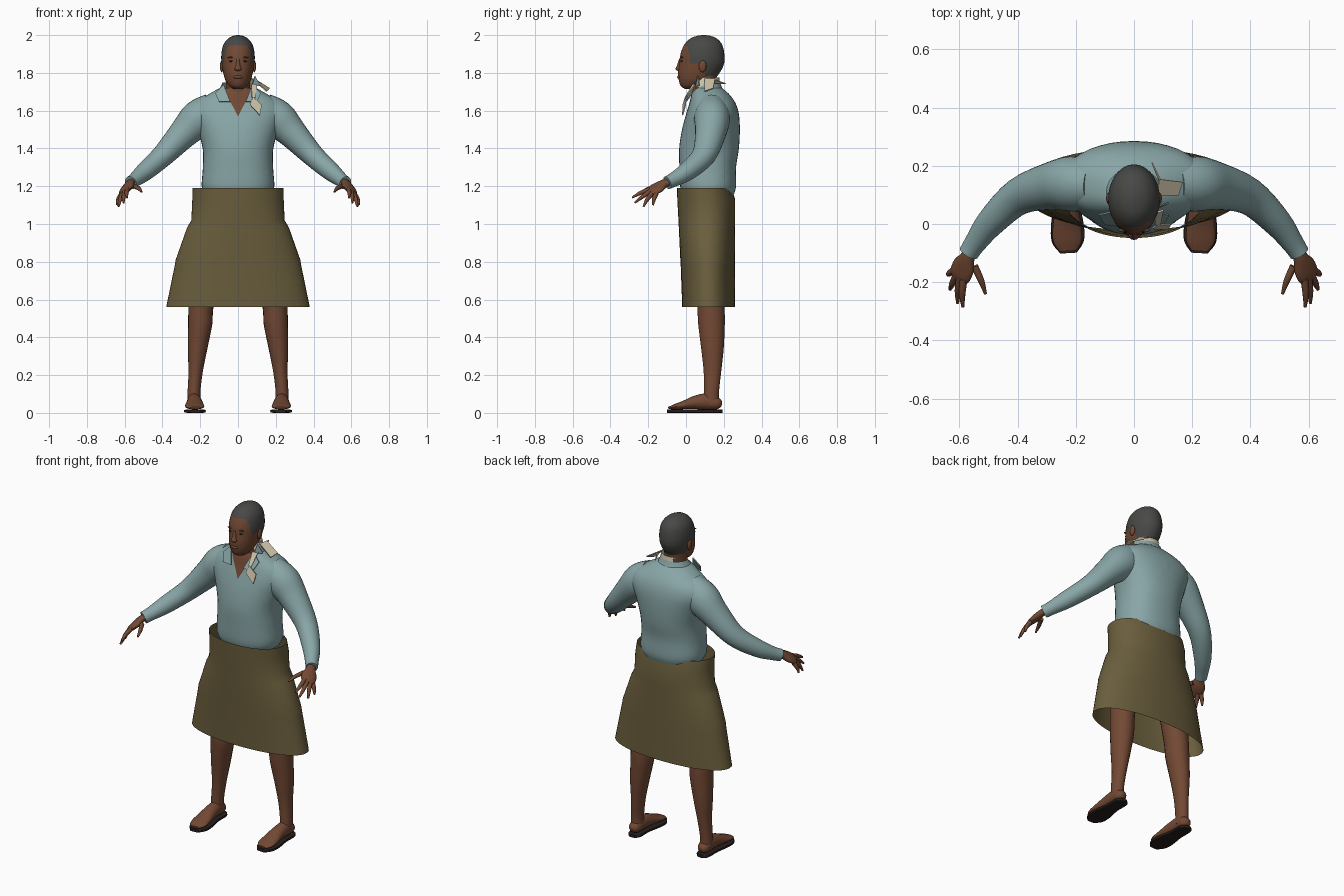
import bpy, bmesh, math
from mathutils import Vector

cube = bpy.data.objects.get("Cube")
if cube:
    bpy.data.objects.remove(cube, do_unlink=True)


def material(name, rgb):
    m = bpy.data.materials.new(name)
    m.use_nodes = True
    m.diffuse_color = (*rgb, 1)
    m.node_tree.nodes["Principled BSDF"].inputs["Base Color"].default_value = (*rgb, 1)
    return m


SKIN = material("brown skin", (0.17, 0.066, 0.034))
HAIR = material("charcoal hair", (0.065, 0.065, 0.062))
SHIRT = material("pale blue cloth", (0.25, 0.38, 0.385))
SKIRT = material("olive cloth", (0.145, 0.112, 0.046))
CREAM = material("cream cloth", (0.62, 0.55, 0.40))
DARK = material("dark sole", (0.02, 0.013, 0.013))


def finish(name, bm, mats, smooth=True):
    bmesh.ops.recalc_face_normals(bm, faces=bm.faces)
    mesh = bpy.data.meshes.new(name)
    bm.to_mesh(mesh)
    bm.free()
    for m in mats:
        mesh.materials.append(m)
    obj = bpy.data.objects.new(name, mesh)
    bpy.context.collection.objects.link(obj)
    if smooth:
        bpy.ops.object.select_all(action='DESELECT')
        obj.select_set(True)
        bpy.context.view_layer.objects.active = obj
        bpy.ops.object.shade_smooth_by_angle(angle=math.radians(50))
    return obj


def spline(pts, steps):
    """Smooth curve through stations of any dimension."""
    out = []
    for i in range(len(pts) - 1):
        a, b, c, d = (pts[max(i - 1, 0)], pts[i], pts[i + 1], pts[min(i + 2, len(pts) - 1)])
        for k in range(steps):
            t = k / steps
            out.append([q + t / 2 * (r - p + t * (2 * p - 5 * q + 4 * r - s + t * (3 * (q - r) + s - p)))
                        for p, q, r, s in zip(a, b, c, d)])
    return out + [list(pts[-1])]


def loft(stations, across=(1, 0, 0), follow=False, steps=4, segs=28, power=1.0, caps=True, side=1):
    """Stations are x, y, z, half width, half depth."""
    bm = bmesh.new()
    rows = spline(stations, steps)
    rings = []
    for i, (x, y, z, rx, ry) in enumerate(rows):
        t = Vector((0, 0, 1))
        if follow:
            t = (Vector(rows[min(i + 1, len(rows) - 1)][:3]) - Vector(rows[max(i - 1, 0)][:3])).normalized()
        u = Vector(across)
        u = (u - t * u.dot(t)).normalized()
        v = t.cross(u)
        ring = []
        for k in range(segs):
            a = 2 * math.pi * k / segs
            c, s = math.cos(a), math.sin(a)
            c = math.copysign(abs(c) ** power, c)
            s = math.copysign(abs(s) ** power, s)
            p = Vector((x, y, z)) + u * rx * c + v * ry * s
            p.x *= side
            ring.append(bm.verts.new(p))
        rings.append(ring)
    for lo, hi in zip(rings, rings[1:]):
        for k in range(segs):
            n = (k + 1) % segs
            bm.faces.new((lo[k], lo[n], hi[n], hi[k]))
    if caps:
        bm.faces.new(rings[0])
        bm.faces.new(rings[-1])
    return bm


def cut(bm, co, no):
    bmesh.ops.bisect_plane(bm, geom=bm.verts[:] + bm.edges[:] + bm.faces[:], plane_co=co, plane_no=no)


def plate(name, pts, mat, thick=0.006):
    bm = bmesh.new()
    bm.faces.new([bm.verts.new(p) for p in pts])
    obj = finish(name, bm, [mat], False)
    mod = obj.modifiers.new("thickness", 'SOLIDIFY')
    mod.thickness = thick


def blob(name, loc, size, mat):
    bm = bmesh.new()
    bmesh.ops.create_uvsphere(bm, u_segments=14, v_segments=8, radius=1)
    for v in bm.verts:
        v.co = Vector(loc) + Vector([c * s for c, s in zip(v.co, size)])
    finish(name, bm, [mat])


# Neckline: a V rising from the breastbone
def cut_neckline(bm):
    for s in (-1, 1):
        cut(bm, (0, 0, 1.57), (s, 0, -0.52))


def in_neckline(p):
    return p.y < 0.09 and abs(p.x) < (p.z - 1.57) * 0.52


# Shirt body
bm = loft([(0, .118, 1.155, .175, .135), (0, .117, 1.2, .192, .148), (0, .115, 1.3, .186, .15),
           (0, .122, 1.4, .187, .158), (0, .132, 1.5, .215, .153), (0, .14, 1.58, .245, .14),
           (0, .14, 1.64, .225, .122), (0, .128, 1.69, .15, .098), (0, .115, 1.72, .095, .075)],
          segs=40, power=0.88)
cut_neckline(bm)
for f in bm.faces:
    f.material_index = int(in_neckline(f.calc_center_median()))
finish("shirt_body", bm, [SHIRT, SKIN])

# Collar with two front wings
bm = loft([(0, .115, 1.68, .12, .1), (0, .11, 1.72, .095, .082), (0, .11, 1.75, .082, .07)], caps=False)
cut_neckline(bm)
bmesh.ops.delete(bm, geom=[f for f in bm.faces if in_neckline(f.calc_center_median())], context='FACES')
finish("collar", bm, [SHIRT])
for s, label in ((1, "left"), (-1, "right")):
    plate(label + "_collar_wing", [(s * .075, .045, 1.735), (s * .12, .035, 1.69),
                                   (s * .1, .002, 1.645), (s * .04, -.005, 1.645)], SHIRT)

# Skirt, an open flared tube
bm = loft([(0, .12, .56, .38, .14), (0, .116, .78, .335, .144), (0, .115, .81, .33, .145),
           (0, .111, .98, .27, .149), (0, .11, 1.02, .247, .15), (0, .107, 1.13, .242, .153),
           (0, .097, 1.19, .24, .145)], steps=1, segs=56, power=0.94, caps=False)
finish("skirt", bm, [SKIRT])

# Neck and head
finish("neck", loft([(0, .09, 1.6, .066, .06), (0, .092, 1.7, .064, .06), (0, .1, 1.8, .066, .066)]), [SKIN])
bm = loft([(0, .02, 1.715, .022, .025), (0, .03, 1.73, .045, .057), (0, .052, 1.76, .066, .09),
           (0, .068, 1.8, .078, .11), (0, .083, 1.85, .087, .119), (0, .087, 1.9, .088, .116),
           (0, .091, 1.95, .077, .1), (0, .093, 1.982, .052, .07), (0, .094, 1.996, .025, .035),
           (0, .094, 2.0, .004, .006)], segs=36)
for co, no in (((0, 0, 1.945), (0, 0, 1)), ((0, .015, 1.9), (0, 1, .15)), ((0, .02, 1.85), (0, 0, 1)),
               ((0, .1, 1.8), (0, 1, 0)), ((0, .1, 1.775), (0, 0, 1))):
    cut(bm, co, no)
for f in bm.faces:
    p = f.calc_center_median()
    f.material_index = int(p.z > 1.945 or (p.z > 1.85 and p.y > .015 - .15 * (p.z - 1.9))
                           or (p.y > .1 and p.z > 1.775))
finish("head", bm, [SKIN, HAIR])

# Face
finish("nose", loft([(0, -.028, 1.875, .008, .008), (0, -.035, 1.84, .012, .013),
                     (0, -.039, 1.82, .019, .016), (0, -.032, 1.808, .01, .008)], segs=12), [SKIN])
blob("lips", (0, -.036, 1.778), (.026, .011, .009), SKIN)
for s, label in ((1, "left"), (-1, "right")):
    blob(label + "_eye", (s * .034, -.023, 1.862), (.013, .006, .005), DARK)
    blob(label + "_brow", (s * .036, -.021, 1.882), (.02, .007, .004), HAIR)
    blob(label + "_ear", (s * .086, .088, 1.835), (.01, .02, .032), SKIN)

# Arms, hands, legs and feet
FINGERS = {"thumb": [(.548, -.145, 1.2), (.525, -.195, 1.188), (.51, -.24, 1.17)],
           "index_finger": [(.585, -.19, 1.185), (.59, -.24, 1.165), (.588, -.285, 1.14)],
           "middle_finger": [(.598, -.185, 1.175), (.605, -.23, 1.145), (.606, -.272, 1.112)],
           "ring_finger": [(.61, -.175, 1.165), (.624, -.205, 1.13), (.632, -.225, 1.092)],
           "little_finger": [(.617, -.158, 1.16), (.634, -.17, 1.13), (.64, -.175, 1.1)]}
SPREAD = (.13, .07, -.07)
for s, label in ((1, "left_"), (-1, "right_")):
    finish(label + "sleeve", loft(
        [(.13, .135, 1.6, .085, .095), (.21, .138, 1.555, .095, .1), (.285, .13, 1.482, .082, .08),
         (.395, .095, 1.365, .064, .06), (.49, .008, 1.28, .05, .05), (.545, -.065, 1.235, .038, .038),
         (.568, -.1, 1.218, .034, .036)], across=(0, 1, 0), follow=True, side=s), [SHIRT])
    finish(label + "palm", loft(
        [(.56, -.085, 1.225, .026, .02), (.572, -.115, 1.215, .027, .02), (.585, -.145, 1.195, .042, .02),
         (.597, -.175, 1.178, .042, .016), (.603, -.19, 1.168, .03, .01)],
        across=SPREAD, follow=True, segs=16, side=s), [SKIN])
    for name, path in FINGERS.items():
        radii = (.013, .011, .005)
        finish(label + name, loft([(*p, r, r) for p, r in zip(path, radii)],
                                  across=SPREAD, follow=True, segs=10, side=s), [SKIN])
    finish(label + "leg", loft(
        [(.232, .135, .045, .036, .042), (.233, .135, .11, .034, .04), (.224, .14, .22, .038, .047),
         (.214, .14, .34, .052, .06), (.2, .135, .47, .064, .071), (.196, .132, .56, .066, .073),
         (.17, .12, .8, .08, .08), (.13, .115, 1.0, .09, .09)], segs=22, side=s), [SKIN])
    finish(label + "foot", loft(
        [(.23, .188, .045, .018, .015), (.232, .165, .05, .034, .033), (.232, .11, .06, .037, .043),
         (.23, .05, .055, .041, .036), (.23, -.01, .042, .049, .023), (.228, -.06, .032, .049, .014),
         (.226, -.092, .026, .03, .006)], follow=True, segs=20, side=s), [SKIN])
    finish(label + "sole", loft(
        [(.23, .192, .009, .02, .009), (.231, .165, .009, .04, .009), (.231, .08, .009, .042, .009),
         (.229, 0, .009, .056, .009), (.227, -.06, .009, .055, .009), (.225, -.1, .009, .028, .009)],
        follow=True, segs=16, power=0.4, side=s), [DARK])

# Neck scarf tied on the left shoulder
bm = loft([(0, .105, 1.725, .088, .079), (0, .112, 1.775, .074, .064)], caps=False)
bmesh.ops.delete(bm, geom=[f for f in bm.faces if f.calc_center_median().x < -.04
                           or f.calc_center_median().y < .06], context='FACES')
finish("scarf_band", bm, [CREAM])
plate("scarf_front_tail", [(.062, -.012, 1.632), (.078, .0, 1.672), (.125, .0, 1.63), (.115, -.015, 1.575)], CREAM)
plate("scarf_front_fold", [(.07, .04, 1.74), (.1, .05, 1.735), (.09, .0, 1.665), (.072, .0, 1.67)], CREAM)
plate("scarf_shoulder_tail", [(.075, .1, 1.765), (.085, .155, 1.765), (.165, .145, 1.715), (.15, .1, 1.7)], CREAM)
plate("scarf_back_tail", [(.06, .21, 1.745), (.09, .15, 1.768), (.12, .14, 1.745), (.1, .11, 1.75)], CREAM)
plate("raised_collar_tip", [(.075, .05, 1.73), (.09, .06, 1.785), (.12, .07, 1.73)], SHIRT)
